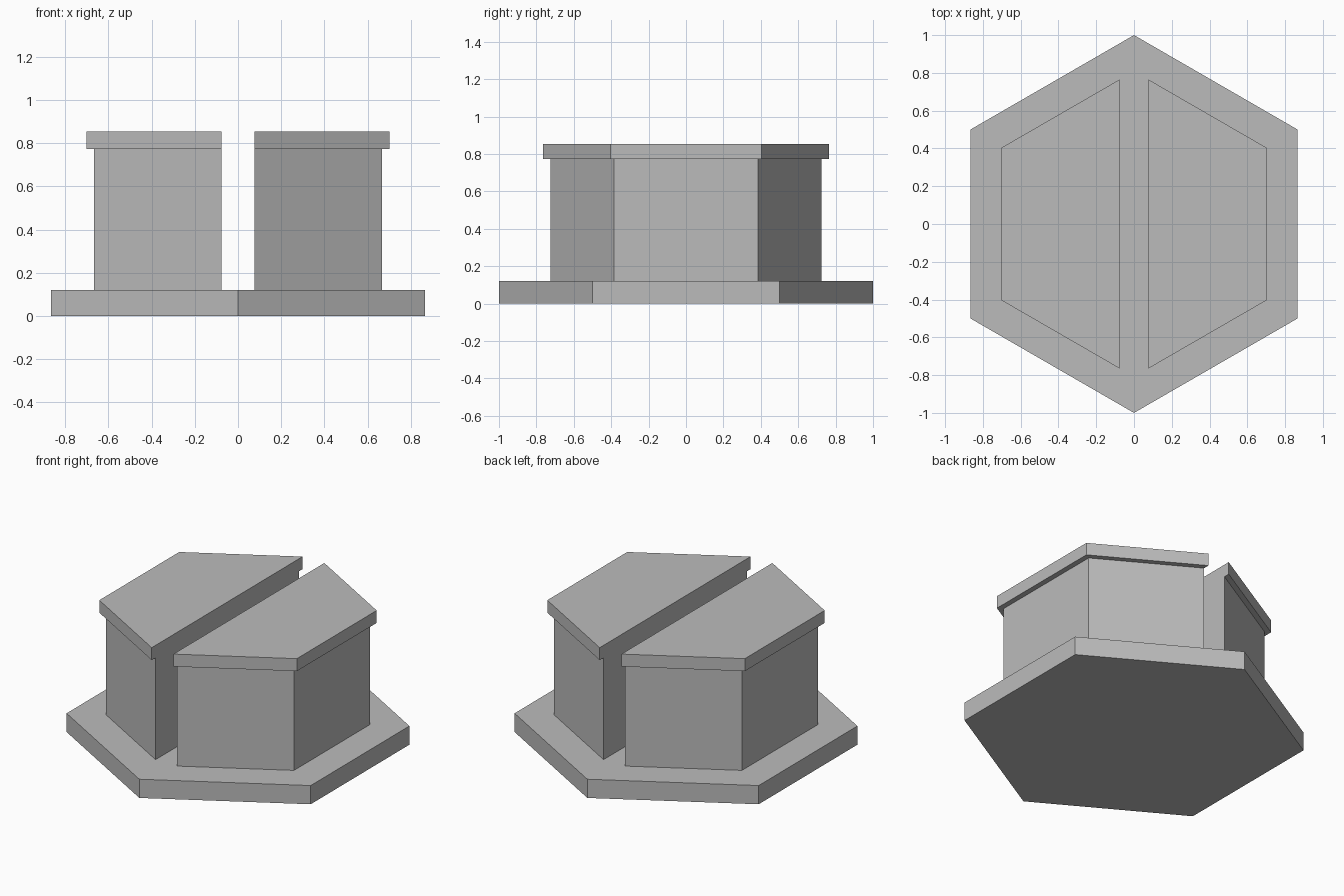
import bpy
import bmesh
from math import cos, sin, pi
from mathutils import Vector

cube = bpy.data.objects.get("Cube")
if cube:
    bpy.data.objects.remove(cube, do_unlink=True)

GAP = 0.077  # half width of the slot between the halves

grey = bpy.data.materials.new("plain grey")
grey.use_nodes = True
colour = (0.5, 0.5, 0.5, 1)
grey.diffuse_color = colour
grey.node_tree.nodes["Principled BSDF"].inputs["Base Color"].default_value = colour


def hex_prism(name, radius, bottom, top, side=0):
    """Hexagonal prism with points on y; side +1 or -1 keeps only one half beyond the slot."""
    bm = bmesh.new()
    ring = [bm.verts.new((radius * sin(i * pi / 3), radius * cos(i * pi / 3), bottom))
            for i in range(6)]
    face = bm.faces.new(ring)
    new = bmesh.ops.extrude_face_region(bm, geom=[face])["geom"]
    bmesh.ops.translate(bm, vec=(0, 0, top - bottom),
                        verts=[v for v in new if isinstance(v, bmesh.types.BMVert)])
    if side:
        bmesh.ops.bisect_plane(bm, geom=bm.verts[:] + bm.edges[:] + bm.faces[:],
                               plane_co=Vector((side * GAP, 0, 0)),
                               plane_no=Vector((side, 0, 0)), clear_inner=True)
        bmesh.ops.holes_fill(bm, edges=[e for e in bm.edges if e.is_boundary])
    bmesh.ops.recalc_face_normals(bm, faces=bm.faces[:])
    mesh = bpy.data.meshes.new(name)
    bm.to_mesh(mesh)
    bm.free()
    mesh.materials.append(grey)
    obj = bpy.data.objects.new(name, mesh)
    bpy.context.collection.objects.link(obj)
    return obj


# Wide base plate
hex_prism("base_plate", 1.0, 0, 0.12)

# Two half-hexagon blocks with overhanging caps
for label, side in (("left", 1), ("right", -1)):
    hex_prism(label + "_block", 0.77, 0.12, 0.773, side)
    hex_prism(label + "_cap", 0.809, 0.773, 0.853, side)
